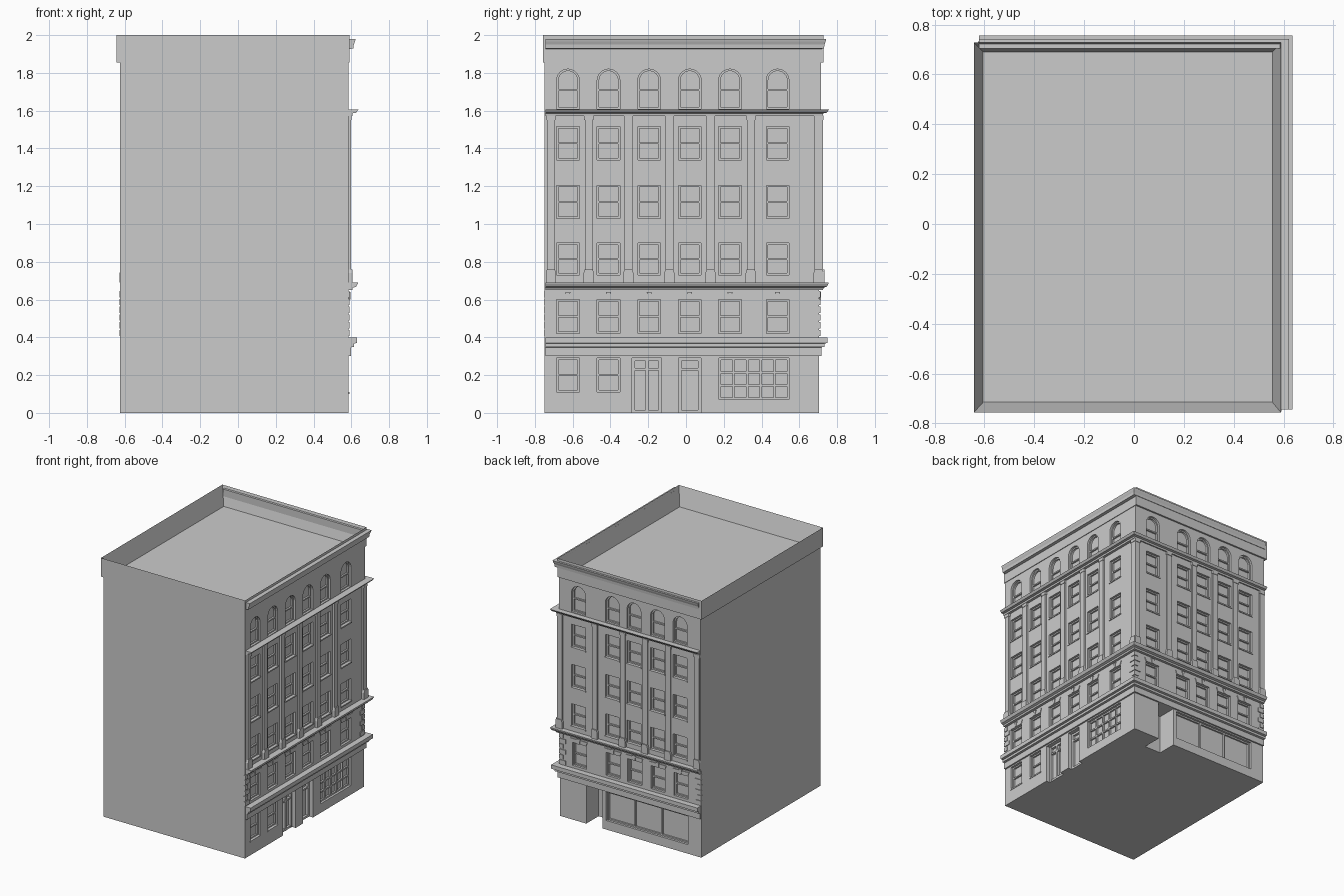
import bpy, bmesh, math

if "Cube" in bpy.data.objects:
    bpy.data.objects.remove(bpy.data.objects["Cube"])

# main planes: plain party walls at XL / YF, decorated facades at XR / YB
XL, XR, YF, YB, YU = -0.625, 0.585, -0.75, 0.705, 0.715


def P(side, u, d, z):
    """Facade coords: u along wall, d outward. R = right, B = back, U = upper back."""
    if side == 'R':
        return (XR + d, u, z)
    return (u, (YB if side == 'B' else YU) + d, z)


def prism(bm, side, pts, d0, d1):
    a = [bm.verts.new(P(side, u, d0, z)) for u, z in pts]
    b = [bm.verts.new(P(side, u, d1, z)) for u, z in pts]
    n = len(pts)
    bm.faces.new(a)
    bm.faces.new(b[::-1])
    for i in range(n):
        bm.faces.new((a[i], b[i], b[(i + 1) % n], a[(i + 1) % n]))


def box(bm, side, u0, u1, z0, z1, d0, d1):
    prism(bm, side, [(u0, z0), (u1, z0), (u1, z1), (u0, z1)], d0, d1)


def finish(bm, name):
    bmesh.ops.recalc_face_normals(bm, faces=bm.faces)
    me = bpy.data.meshes.new(name)
    bm.to_mesh(me)
    bm.free()
    ob = bpy.data.objects.new(name, me)
    bpy.context.collection.objects.link(ob)
    return ob


def arch(c, r, z0, z1):
    return [(c - r, z0), (c + r, z0)] + [
        (c + r * math.cos(math.pi * i / 12), z1 - r + r * math.sin(math.pi * i / 12)) for i in range(13)]


def frame(bm, side, u0, u1, z0, z1, back, cols=1, rows=2, t=0.01, th=0.014):
    """Rectangular sash: border plus dividing bars."""
    for i in range(cols + 1):
        c = u0 + t / 2 + (u1 - u0 - t) * i / cols
        box(bm, side, c - t / 2, c + t / 2, z0, z1, -back, -back + th)
    for i in range(rows + 1):
        c = z0 + t / 2 + (z1 - z0 - t) * i / rows
        box(bm, side, u0, u1, c - t / 2, c + t / 2, -back, -back + th * 0.9)


W = 0.06      # half window width
DEPTH = 0.03
cols = {'R': [-0.625, -0.41, -0.195, 0.02, 0.233, 0.485],
        'B': [0.42, 0.13, -0.055, -0.255, -0.45]}
piers = {'R': [-0.715, -0.515, -0.305, -0.088, 0.13, 0.343, 0.702],
         'B': [0.575, 0.275, 0.037, -0.155, -0.352, -0.6]}
floors = [(0.73, 0.90), (1.03, 1.205), (1.34, 1.515)]

cut, sash, lintels, sills, arches = (bmesh.new() for _ in range(5))
for s in 'RB':
    up = 'R' if s == 'R' else 'U'
    for c in cols[s]:
        # second floor windows with flared lintels and keystones
        box(cut, s, c - W, c + W, 0.42, 0.60, -DEPTH, 0.05)
        frame(sash, s, c - W, c + W, 0.42, 0.60, DEPTH)
        prism(lintels, s, [(c - W, 0.60), (c + W, 0.60), (c + W + 0.012, 0.63), (c - W - 0.012, 0.63)], -0.005, 0.005)
        prism(lintels, s, [(c - 0.008, 0.60), (c + 0.008, 0.60), (c + 0.013, 0.64), (c - 0.013, 0.64)], -0.005, 0.01)
        # three middle floors
        for z0, z1 in floors:
            box(cut, up, c - W, c + W, z0, z1, -DEPTH, 0.05)
            frame(sash, up, c - W, c + W, z0, z1, DEPTH)
            box(sills, up, c - W - 0.004, c + W + 0.004, z0 - 0.01, z0, -0.01, 0.006)
        # arched top floor
        prism(cut, up, arch(c, W, 1.61, 1.82)[:-1] + [(c - W, 1.76)], -DEPTH, 0.05)
        o, i = arch(c, W, 1.61, 1.82)[1:], arch(c, W - 0.01, 1.61, 1.81)[1:]
        prism(arches, up, o + [(c - W, 1.61), (c - W + 0.01, 1.61)] + i[::-1], -DEPTH, -0.016)
        for z in (1.615, 1.71):
            box(arches, up, c - W, c + W, z - 0.005, z + 0.005, -DEPTH, -0.017)

# ground floor openings: windows, doors, storefronts, recessed entry
for c in cols['R'][:2]:
    box(cut, 'R', c - W, c + W, 0.11, 0.29, -DEPTH, 0.05)
    frame(sash, 'R', c - W, c + W, 0.11, 0.29, DEPTH)
    box(sills, 'R', c - W - 0.004, c + W + 0.004, 0.10, 0.11, -0.01, 0.004)
doors = bmesh.new()
for u0, u1, n in ((-0.285, -0.13, 2), (-0.04, 0.08, 1)):
    box(cut, 'R', u0, u1, -0.02, 0.29, -0.05, 0.05)
    frame(doors, 'R', u0, u1, 0.0, 0.29, 0.05, n, 1, 0.016, 0.02)
    box(doors, 'R', u0, u1, 0.225, 0.237, -0.05, -0.032)
finish(doors, "door_frames")
store = bmesh.new()
for s, u0, u1, nc, nr in (('R', 0.175, 0.545, 5, 3), ('B', -0.51, 0.19, 3, 1)):
    box(cut, s, u0, u1, 0.07, 0.29, -DEPTH, 0.05)
    frame(store, s, u0, u1, 0.07, 0.29, DEPTH, nc, nr, 0.011)
finish(store, "storefront_frames")
box(cut, 'B', 0.22, 0.36, -0.02, 0.30, -0.15, 0.05)

finish(sash, "window_sashes")
finish(lintels, "flared_lintels")
finish(sills, "window_sills")
finish(arches, "arched_window_frames")

# main block: side profile extruded across x, then openings cut out
bm = bmesh.new()
prof = [(YF, 0), (YB, 0), (YB, 0.67), (YU, 0.67), (YU, 1.855), (YF, 1.855)]
prism(bm, 'R', prof, XL - XR, 0)
body = finish(bm, "building_block")
cutter = finish(cut, "opening_cutters")
cutter.hide_render = True
mod = body.modifiers.new("openings", 'BOOLEAN')
mod.operation, mod.solver, mod.object = 'DIFFERENCE', 'EXACT', cutter
bpy.context.view_layer.objects.active = body
bpy.ops.object.modifier_apply(modifier=mod.name)
bpy.data.objects.remove(cutter)

# parapet: overhanging rim whose inner face slopes down to the roof
bm = bmesh.new()
rings = []
for x0, x1, y0, y1, z in ((XL, XR, YF, YU, 1.855), (-0.643, 0.59, -0.757, 0.728, 1.855),
                          (-0.643, 0.59, -0.757, 0.728, 2.0), (-0.605, 0.555, -0.715, 0.69, 1.856)):
    rings.append([bm.verts.new(v) for v in ((x0, y0, z), (x1, y0, z), (x1, y1, z), (x0, y1, z))])
for a, b in zip(rings, rings[1:]):
    for i in range(4):
        j = (i + 1) % 4
        bm.faces.new((a[i], a[j], b[j], b[i]))
finish(bm, "parapet")


# mouldings: a profile swept along both facades with a mitred corner
def moulding(name, profile):
    bm = bmesh.new()
    rows = [[bm.verts.new(v) for v in ((XR + d, -0.745, z), (XR + d, YB + d, z), (-0.622, YB + d, z))]
            for d, z in profile]
    n = len(rows)
    for i in range(n):
        a, b = rows[i], rows[(i + 1) % n]
        for k in (0, 1):
            bm.faces.new((a[k], a[k + 1], b[k + 1], b[k]))
    for k in (0, 2):
        bm.faces.new([r[k] for r in rows])
    finish(bm, name)


moulding("ground_floor_band", [(-0.005, 0.30), (0.012, 0.30), (0.012, 0.347), (0.028, 0.35),
                               (0.028, 0.367), (0.045, 0.37), (0.045, 0.40), (-0.005, 0.40)])
moulding("second_floor_cornice", [(-0.005, 0.65), (0.02, 0.65), (0.023, 0.662), (0.04, 0.668),
                                  (0.05, 0.685), (0.05, 0.69), (-0.005, 0.69)])
moulding("fifth_floor_cornice", [(-0.005, 1.573), (0.02, 1.573), (0.022, 1.586), (0.04, 1.589),
                                 (0.052, 1.605), (-0.005, 1.605)])
moulding("roof_cornice", [(0.0, 1.925), (0.026, 1.93), (0.028, 1.95), (0.034, 1.965),
                          (0.038, 1.98), (0.0, 1.98)])

# pilasters on tapered pedestals with plain capitals
pil = bmesh.new()
for s in 'RB':
    up = 'R' if s == 'R' else 'U'
    d = 0.014 if s == 'R' else 0.01
    for c in piers[s]:
        box(pil, up, c - 0.021, c + 0.021, 0.69, 1.574, -0.005, d)
        box(pil, up, c - 0.024, c + 0.024, 1.55, 1.574, -0.005, d + 0.003)
        prism(pil, up, [(c - 0.027, 0.69), (c + 0.027, 0.69), (c + 0.027, 0.74), (c + 0.021, 0.76),
                        (c - 0.021, 0.76), (c - 0.027, 0.74)], -0.005, d + 0.008)
finish(pil, "pilasters")

# quoins at the facade ends, alternating long and short
quo = bmesh.new()
for i in range(6):
    z0 = 0.407 + i * 0.041
    w = 0.05 if i % 2 == 0 else 0.03
    for s, lo, hi in (('R', YF, YB), ('B', XL, XR)):
        box(quo, s, lo - 0.003, lo + w, z0, z0 + 0.032, -0.01, 0.006)
        box(quo, s, hi - w, hi + 0.006, z0, z0 + 0.032, -0.01, 0.006)
finish(quo, "corner_quoins")
